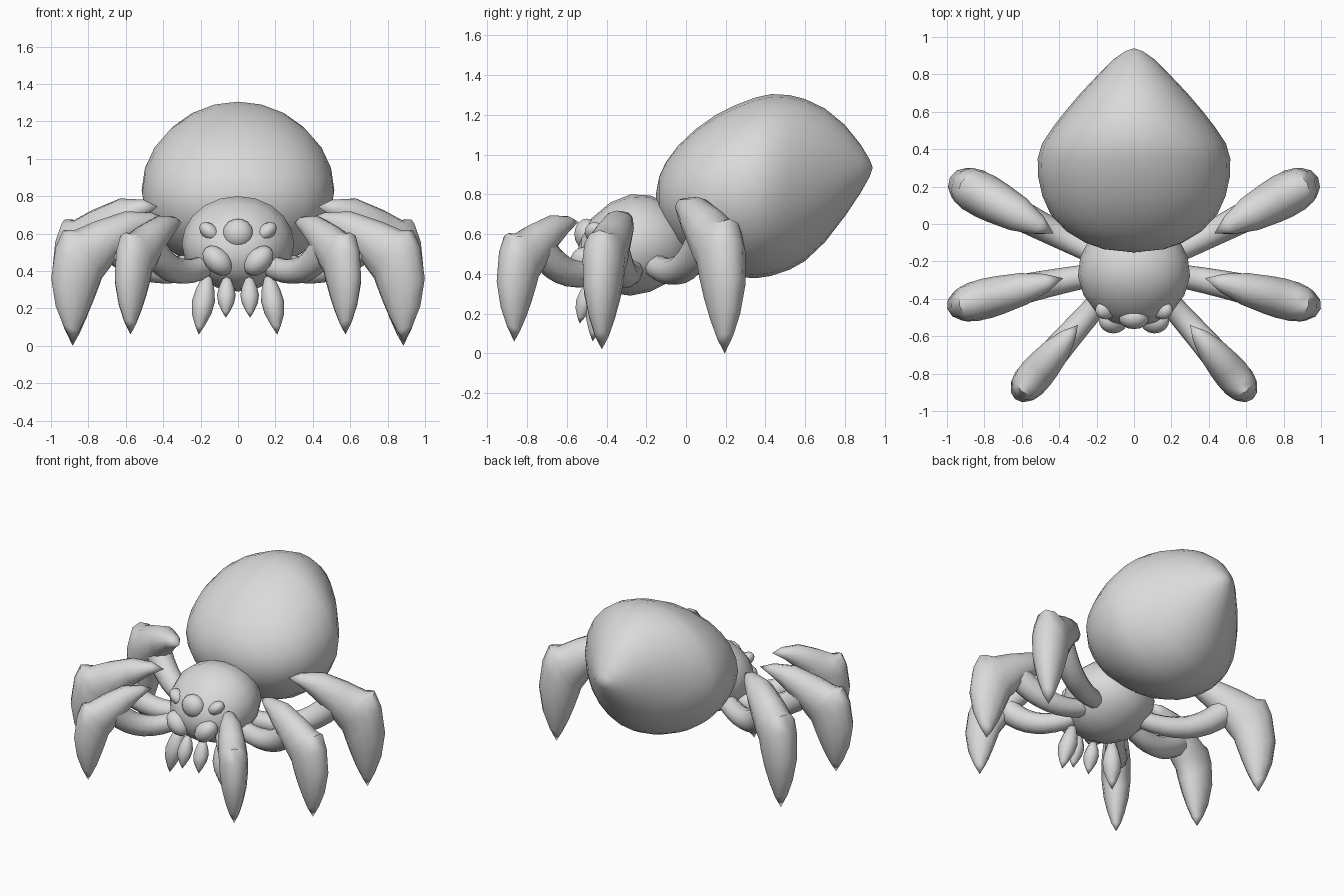
import bpy, bmesh, math
from mathutils import Vector as V

if "Cube" in bpy.data.objects:
    bpy.data.objects.remove(bpy.data.objects["Cube"])

grey = bpy.data.materials.new("plain_grey")
grey.diffuse_color = (0.7, 0.7, 0.7, 1)
grey.use_nodes = True
grey.node_tree.nodes["Principled BSDF"].inputs["Base Color"].default_value = grey.diffuse_color


def loft(name, rings, n):
    """Skin through elliptical rings given as (centre, half axis a, half axis b)."""
    bm = bmesh.new()
    loops = []
    for c, a, b in rings:
        loops.append([bm.verts.new(c + a * math.cos(t) + b * math.sin(t))
                      for t in (2 * math.pi * i / n for i in range(n))])
    for p, q in zip(loops, loops[1:]):
        for i in range(n):
            j = (i + 1) % n
            bm.faces.new((p[i], p[j], q[j], q[i]))
    # zero-size end rings collapse into poles
    bmesh.ops.remove_doubles(bm, verts=bm.verts, dist=0.0005)
    bmesh.ops.recalc_face_normals(bm, faces=bm.faces)
    me = bpy.data.meshes.new(name)
    bm.to_mesh(me)
    bm.free()
    for f in me.polygons:
        f.use_smooth = True
    me.set_sharp_from_angle(angle=math.radians(60))
    me.materials.append(grey)
    ob = bpy.data.objects.new(name, me)
    bpy.context.collection.objects.link(ob)
    return ob


def body(name, stations, n=20):
    """Stations along y: (y, top z, bottom z, half width)."""
    loft(name, [(V((0, y, (t + b) / 2)), V((w, 0, 0)), V((0, 0, (t - b) / 2)))
                for y, t, b, w in stations], n)


def ellipsoid(name, c, r, tilt=0):
    """Ball with radii r, rolled about the y axis."""
    ax = V((math.cos(tilt), 0, math.sin(tilt)))
    az = V((-math.sin(tilt), 0, math.cos(tilt)))
    rings = []
    for k in range(9):
        t = math.pi * k / 8
        s = math.sin(t) if 0 < k < 8 else 0
        rings.append((V(c) + V((0, -math.cos(t) * r[1], 0)), ax * r[0] * s, az * r[2] * s))
    loft(name, rings, 14)


def teardrop(name, top, tip, r):
    """Pointed drop running from top to tip."""
    top, tip = V(top), V(tip)
    prof = [(0, 0), (.06, .45), (.25, .8), (.45, 1), (.65, .85), (.85, .42), (1, 0)]
    loft(name, [(top.lerp(tip, t), V((r * k, 0, 0)), V((0, r * k, 0))) for t, k in prof], 10)


# abdomen: pointed egg
body("abdomen", [
    (-.152, .80, .80, 0), (-.135, .89, .69, .16), (-.10, .965, .61, .26),
    (-.04, 1.045, .535, .36), (.05, 1.13, .465, .445), (.15, 1.20, .415, .49),
    (.25, 1.25, .385, .512), (.35, 1.288, .378, .515), (.43, 1.305, .39, .492),
    (.52, 1.30, .42, .432), (.6, 1.28, .465, .37), (.7, 1.232, .56, .285),
    (.8, 1.15, .69, .19), (.88, 1.05, .81, .11), (.925, .975, .89, .045),
    (.94, .935, .935, 0)], 24)

# head
body("head", [
    (-.55, .50, .50, 0), (-.525, .60, .41, .12), (-.475, .68, .35, .20),
    (-.38, .76, .305, .27), (-.28, .80, .29, .30), (-.18, .795, .31, .288),
    (-.08, .75, .36, .24), (0, .68, .43, .15), (.04, .56, .56, 0)])

ellipsoid("middle_eye", (0, -.50, .60), (.082, .062, .08))

# leg profile: (outer u, outer z, inner u, inner z, half width)
LEG = [(0, .66, 0, .66, 0), (.07, .69, .08, .61, .045), (.19, .695, .17, .53, .08),
       (.33, .645, .24, .45, .095), (.42, .603, .27, .405, .10),
       (.47, .605, .295, .37, .098), (.505, .52, .31, .325, .098),
       (.525, .37, .335, .255, .085), (.505, .235, .365, .18, .06),
       (.47, .14, .40, .11, .033), (.43, .06, .43, .06, 0)]

# name, spike x y, direction, length scale, width scale, tip z, height scale, hip point
LEGS = [("front", (.30, -.54), (.646, -.763), .99, .95, .06, 1.0, (.17, -.40, .43)),
        ("middle", (.38, -.29), (.966, -.255), 1.22, 1.08, .02, 1.1, (.20, -.27, .43)),
        ("rear", (.43, -.05), (.88, .475), 1.2, 1.2, .0, 1.24, (.18, -.17, .45))]

for side, s in (("right", 1), ("left", -1)):
    # eyes and mouthparts
    ellipsoid(f"upper_eye_{side}", (s * .152, -.46, .61), (.063, .05, .042), s * .7)
    ellipsoid(f"lower_eye_{side}", (s * .11, -.515, .455), (.093, .07, .066), s * .8)
    teardrop(f"outer_fang_{side}", (s * .165, -.42, .38), (s * .21, -.47, .06), .062)
    teardrop(f"inner_fang_{side}", (s * .06, -.48, .37), (s * .065, -.535, .15), .05)

    for name, spike, d, k, kw, z0, kz, hip in LEGS:
        along = V((s * d[0], d[1], 0))
        across = V((-along.y, along.x, 0))
        base = V((s * spike[0], spike[1], 0))

        def at(u, z):
            return base + along * (u * k) + V((0, 0, z0 + (z - .06) * kz))

        # arched shin and claw in one sweep
        rings = []
        for uo, zo, ui, zi, w in LEG:
            o, i = at(uo, zo), at(ui, zi)
            rings.append(((o + i) / 2, (o - i) / 2, across * w * kw))
        loft(f"{name}_leg_claw_{side}", rings, 12)

        # curved thigh tube from the body, flaring up into the arch
        p0 = V((s * hip[0], hip[1], hip[2]))
        p2 = at(.285, .57)
        p1 = base + along * .11 + V((0, 0, .32))
        tube = []
        for m in range(10):
            t = m / 9
            c = p0 * (1 - t) ** 2 + p1 * 2 * t * (1 - t) + p2 * t * t
            tan = ((p1 - p0) * (1 - t) + (p2 - p1) * t).normalized()
            a = tan.cross(V((0, 0, 1))).normalized()
            r = .06 + .025 * t * kw
            tube.append((c, a * r, tan.cross(a) * r))
        zero = V((0, 0, 0))
        tube = [(p0, zero, zero)] + tube + [(p2, zero, zero)]
        loft(f"{name}_leg_thigh_{side}", tube, 10)
